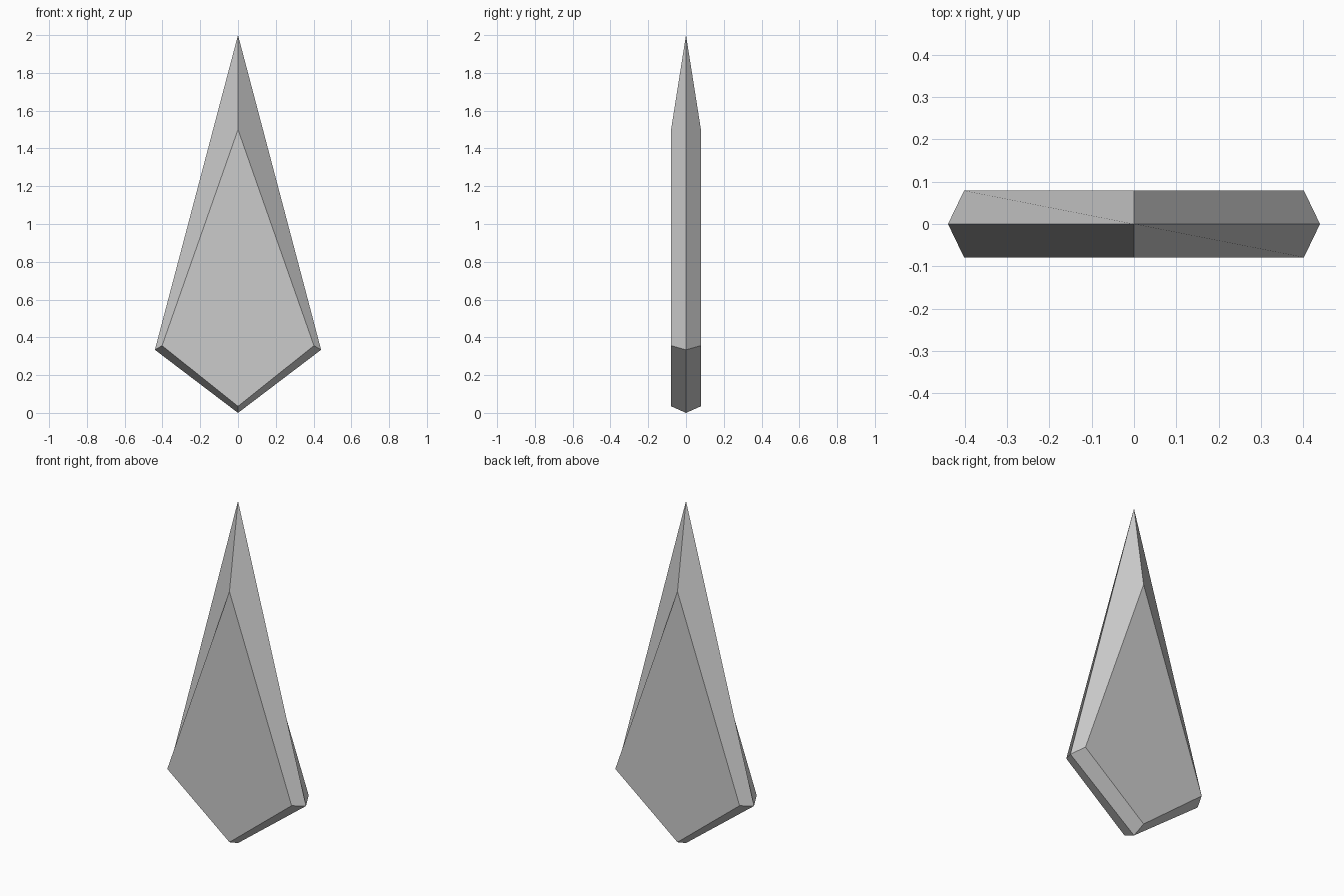
import bpy, bmesh

if "Cube" in bpy.data.objects:
    bpy.data.objects.remove(bpy.data.objects["Cube"])

# Kite outlines (x, z), clockwise from the tip as seen from the front
rim = [(0, 2.0), (0.44, 0.334), (0, 0), (-0.44, 0.334)]
panel = [(0, 1.5), (0.402, 0.356), (0, 0.035), (-0.402, 0.356)]
half_depth = 0.079

bm = bmesh.new()

# Each half is a flat panel with a bevelled border; the back is the front turned half round
for s in (1, -1):
    outer = [bm.verts.new((s * x, 0, z)) for x, z in rim]
    inner = [bm.verts.new((s * x, -s * half_depth, z)) for x, z in panel]
    bm.faces.new(inner[::-1])
    for k in range(4):
        n = (k + 1) % 4
        bm.faces.new((outer[k], inner[k], inner[n], outer[n]))

# Join the two halves along the rim
bmesh.ops.remove_doubles(bm, verts=bm.verts, dist=0.0001)

mesh = bpy.data.meshes.new("kite_shard")
bm.to_mesh(mesh)
bm.free()
bpy.context.collection.objects.link(bpy.data.objects.new("kite_shard", mesh))
